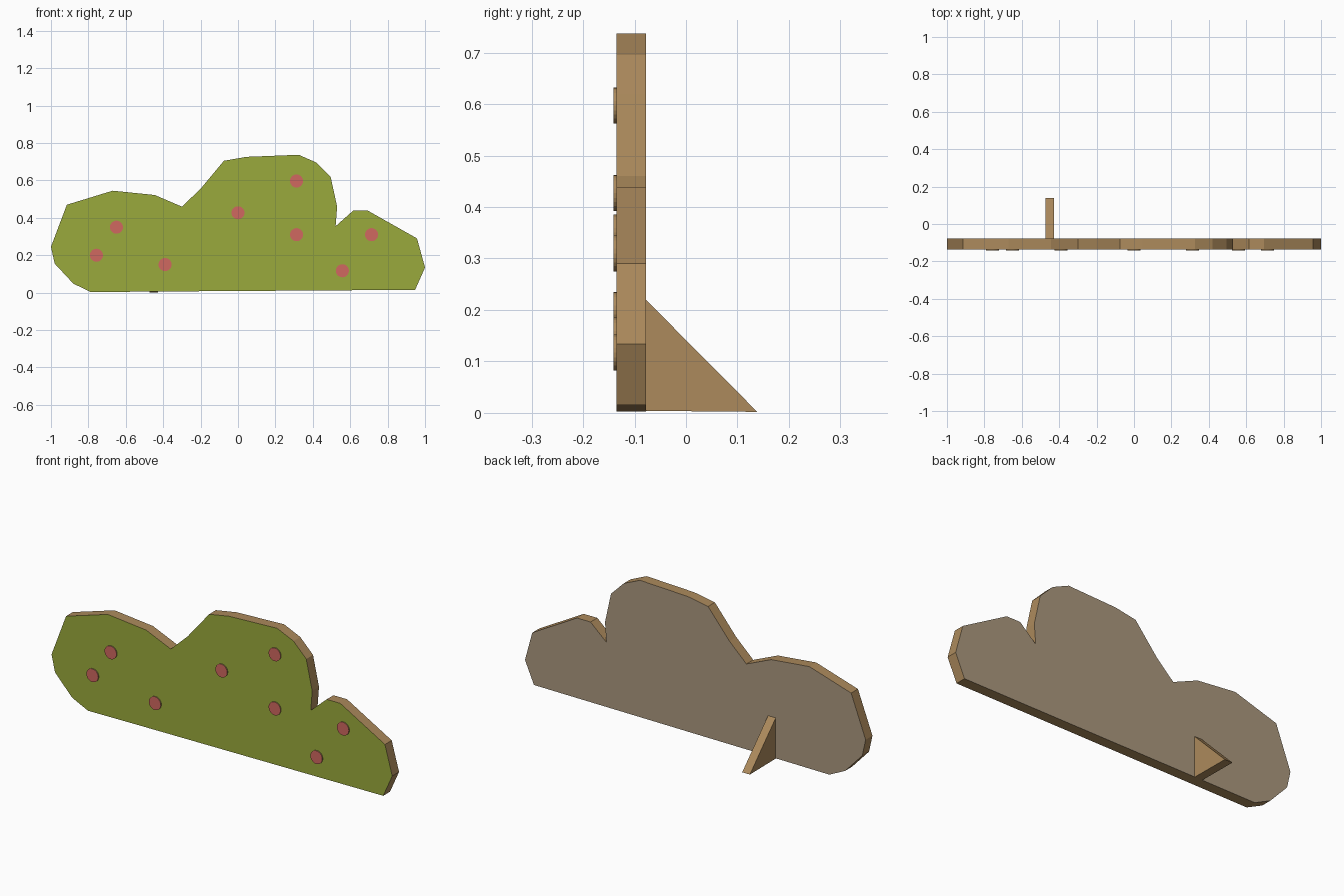
import bpy, bmesh, math
from mathutils import Vector

if "Cube" in bpy.data.objects:
    bpy.data.objects.remove(bpy.data.objects["Cube"])


def material(name, r, g, b):
    lin = lambda c: c / 12.92 if c <= 0.04045 else ((c + 0.055) / 1.055) ** 2.4
    m = bpy.data.materials.new(name)
    m.diffuse_color = (lin(r / 255), lin(g / 255), lin(b / 255), 1)
    m.use_nodes = True
    m.node_tree.nodes["Principled BSDF"].inputs["Base Color"].default_value = m.diffuse_color
    return m


GREEN = material("leaf green", 154, 170, 60)
PINK = material("berry pink", 208, 104, 96)
WOOD = material("wood edge", 172, 138, 92)
BACK = material("bare back board", 172, 153, 127)


def extrude(name, points, depth, mats, pick):
    """Extrude a closed 3D outline along a vector; pick(normal) gives the material slot."""
    bm = bmesh.new()
    face = bm.faces.new([bm.verts.new(p) for p in points])
    ext = bmesh.ops.extrude_face_region(bm, geom=[face], use_keep_orig=True)
    moved = [v for v in ext["geom"] if isinstance(v, bmesh.types.BMVert)]
    bmesh.ops.translate(bm, verts=moved, vec=Vector(depth))
    bmesh.ops.recalc_face_normals(bm, faces=bm.faces)
    for f in bm.faces:
        f.material_index = pick(f.normal)
    mesh = bpy.data.meshes.new(name)
    bm.to_mesh(mesh)
    bm.free()
    for m in mats:
        mesh.materials.append(m)
    ob = bpy.data.objects.new(name, mesh)
    bpy.context.collection.objects.link(ob)
    return ob


FRONT, REAR = -0.135, -0.078

# Bush-shaped board: green front, bare back, wooden edge
outline = [(-1, .245), (-.915, .47), (-.67, .545), (-.445, .522), (-.30, .46),
           (-.20, .555), (-.075, .705), (.045, .726), (.325, .737), (.42, .695),
           (.495, .62), (.53, .46), (.522, .355), (.615, .438), (.695, .438),
           (.957, .29), (1, .134), (.947, .015), (-.43, .006), (-.787, .003),
           (-.88, .048), (-.98, .155)]
extrude("bush_board", [(x, FRONT, z) for x, z in outline], (0, REAR - FRONT, 0),
        [WOOD, GREEN, BACK],
        lambda n: 1 if n.y < -0.9 else 2 if n.y > 0.9 else 0)

# Berries: thin discs with pink faces and wooden rims
berries = [(-.757, .2), (-.65, .35), (-.39, .15), (0, .427),
           (.313, .597), (.313, .31), (.714, .31), (.558, .117)]
for i, (cx, cz) in enumerate(berries):
    ring = [(cx + .035 * math.cos(a), -0.1405, cz + .035 * math.sin(a))
            for a in (k * math.tau / 24 for k in range(24))]
    extrude(f"berry_{i + 1}", ring, (0, 0.0065, 0), [WOOD, PINK],
            lambda n: 1 if n.y < -0.9 else 0)

# Triangular brace behind the board
extrude("rear_brace", [(-.472, REAR, 0.004), (-.472, .1385, 0.002), (-.472, REAR, .22)],
        (.045, 0, 0), [WOOD], lambda n: 0)
